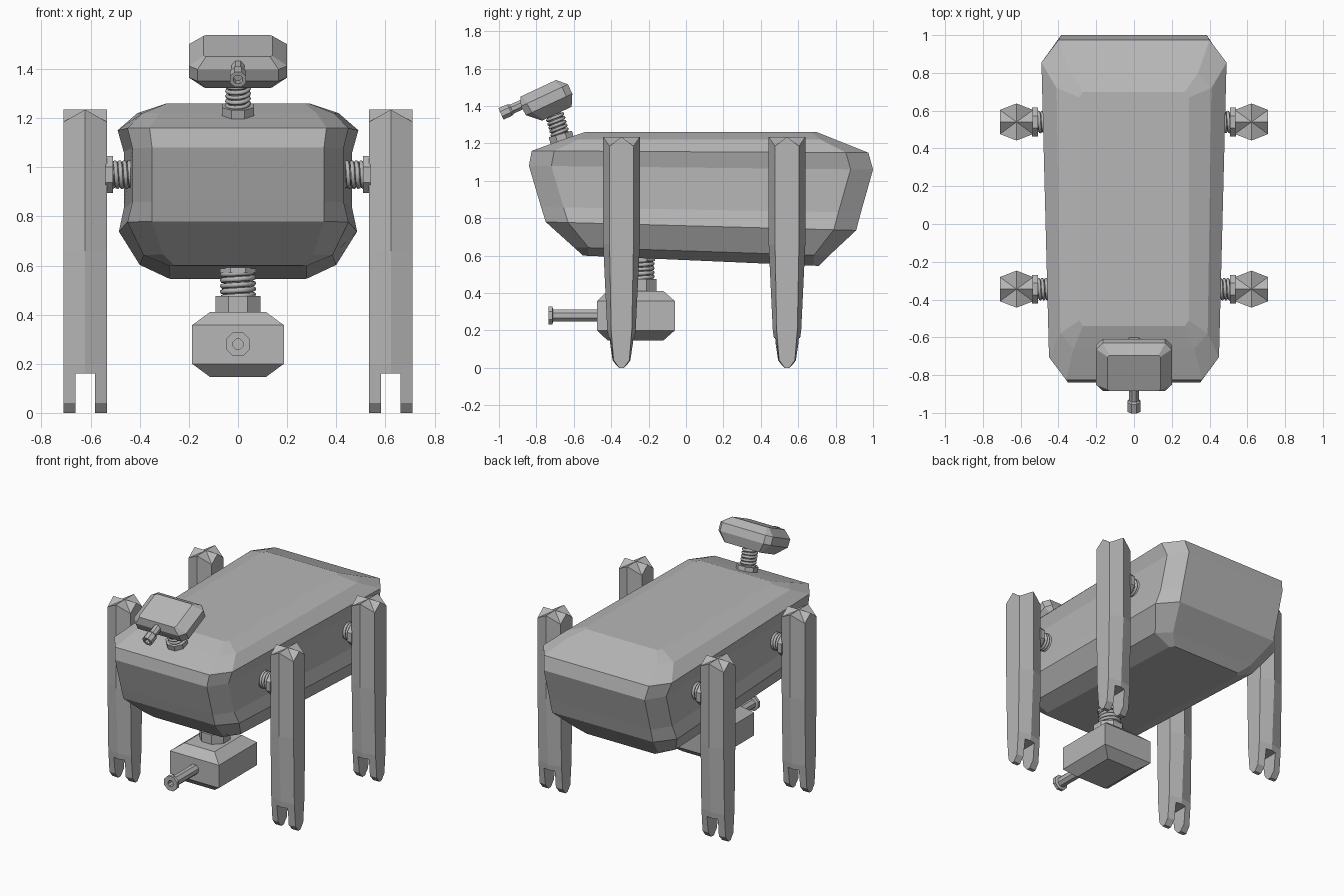
import bpy, bmesh, math
from mathutils import Matrix, Vector

if "Cube" in bpy.data.objects:
    bpy.data.objects.remove(bpy.data.objects["Cube"], do_unlink=True)

GREY = (0.47, 0.47, 0.47, 1)
metal = bpy.data.materials.new("grey metal")
metal.use_nodes = True
metal.diffuse_color = GREY
metal.node_tree.nodes["Principled BSDF"].inputs["Base Color"].default_value = GREY


def make_object(name, bm):
    bmesh.ops.remove_doubles(bm, verts=bm.verts, dist=0.0001)
    bmesh.ops.recalc_face_normals(bm, faces=bm.faces)
    mesh = bpy.data.meshes.new(name)
    bm.to_mesh(mesh)
    bm.free()
    mesh.materials.append(metal)
    ob = bpy.data.objects.new(name, mesh)
    bpy.context.collection.objects.link(ob)
    return ob


def loft(name, rings, cap_top=True, apex=None, matrix=None):
    """Skin a stack of rings that share one point count."""
    bm = bmesh.new()
    loops = [[bm.verts.new(p) for p in ring] for ring in rings]
    n = len(rings[0])
    for low, high in zip(loops, loops[1:]):
        for i in range(n):
            j = (i + 1) % n
            bm.faces.new((low[i], low[j], high[j], high[i]))
    bm.faces.new(loops[0][::-1])
    if apex:
        tip = bm.verts.new(apex)
        for i in range(n):
            bm.faces.new((loops[-1][i], loops[-1][(i + 1) % n], tip))
    elif cap_top:
        bm.faces.new(loops[-1])
    if matrix:
        bm.transform(matrix)
    return make_object(name, bm)


def cut_rect(y0, y1, z0, z1, xf, xb, cx, cy):
    """Rectangle with cut corners; width and height may run front to back."""
    half = [(xf - cx, y0), (xf, y0 + cy), (xb, y1 - cy), (xb - cx, y1)]
    pts = half + [(-x, y) for x, y in reversed(half)]
    return [(x, y, z0 + (z1 - z0) * (y - y0) / (y1 - y0)) for x, y in pts]


def lathe(name, start, end, profile, sides=8):
    """Turn a (radius, distance) profile about the line start-end."""
    start, axis = Vector(start), Vector(end) - Vector(start)
    turn = axis.to_track_quat('Z', 'Y').to_matrix().to_4x4()
    bm = bmesh.new()
    rows = []
    for r, h in profile:
        row = []
        for i in range(sides):
            a = 2 * math.pi * (i + 0.5) / sides
            row.append(bm.verts.new((r * math.cos(a), r * math.sin(a), h)))
        rows.append(row)
    for a, b in zip(rows, rows[1:]):
        for i in range(sides):
            j = (i + 1) % sides
            bm.faces.new((a[i], a[j], b[j], b[i]))
    bm.transform(Matrix.Translation(start) @ turn)
    bmesh.ops.dissolve_degenerate(bm, dist=0.0001, edges=bm.edges)
    return make_object(name, bm)


def rod(name, start, end, r, sides=8):
    h = (Vector(end) - Vector(start)).length
    return lathe(name, start, end, [(0, 0), (r, 0), (r, h), (0, h)], sides)


def spring(name, start, end, r, turns, wire=0.009):
    """Coil with a plain core."""
    start, end = Vector(start), Vector(end)
    axis = end - start
    quat = axis.to_track_quat('Z', 'Y')
    curve = bpy.data.curves.new(name, 'CURVE')
    curve.dimensions = '3D'
    curve.bevel_depth = wire
    curve.bevel_resolution = 1
    curve.use_fill_caps = True
    steps = turns * 14
    line = curve.splines.new('POLY')
    line.points.add(steps)
    for i, p in enumerate(line.points):
        a = 2 * math.pi * i / 14
        offset = Vector((math.cos(a), math.sin(a), 0)) * (r - wire)
        p.co = (*(start + axis * i / steps + quat @ offset), 1)
    helper = bpy.data.objects.new(name + "_path", curve)
    bpy.context.collection.objects.link(helper)
    bpy.context.view_layer.update()
    bm = bmesh.new()
    bm.from_mesh(helper.to_mesh())
    helper.to_mesh_clear()
    bpy.data.objects.remove(helper, do_unlink=True)
    make_object(name, bm)
    rod(name + "_core", start, end, r * 0.72)


# Body: faceted hull with pinched sides
loft("body", [
    cut_rect(-0.55, 0.71, 0.60, 0.545, 0.28, 0.28, 0.02, 0.03),
    cut_rect(-0.60, 0.765, 0.645, 0.60, 0.385, 0.40, 0.08, 0.08),
    cut_rect(-0.75, 0.91, 0.78, 0.735, 0.45, 0.485, 0.10, 0.12),
    cut_rect(-0.775, 0.935, 0.86, 0.83, 0.43, 0.465, 0.08, 0.12),
    cut_rect(-0.84, 1.0, 1.08, 1.06, 0.43, 0.465, 0.08, 0.12),
    cut_rect(-0.825, 0.975, 1.16, 1.15, 0.45, 0.49, 0.09, 0.12),
    cut_rect(-0.66, 0.80, 1.22, 1.22, 0.39, 0.41, 0.07, 0.08),
    cut_rect(-0.54, 0.70, 1.26, 1.26, 0.29, 0.29, 0.02, 0.03),
])

# Legs: tapered posts with a cross-gable top and a forked foot
A = 0.088


def leg_ring(x, y, b, c, z_mid, z_corner):
    pts = [(A, 0), (A, c), (0, b), (-A, c), (-A, 0), (-A, -c), (0, -b), (A, -c)]
    return [(x + px, y + py, z_corner if i % 2 else z_mid)
            for i, (px, py) in enumerate(pts)]


for side, sx in (("left", 1), ("right", -1)):
    for place, y in (("front", -0.345), ("back", 0.54)):
        tag = place + "_" + side
        x = sx * 0.622
        leg = loft(tag + "_leg", [
            leg_ring(x, y, 0.015, 0.012, 0, 0),
            leg_ring(x, y, 0.052, 0.042, 0.04, 0.04),
            leg_ring(x, y, 0.076, 0.055, 0.20, 0.20),
            leg_ring(x, y, 0.098, 0.064, 0.66, 0.66),
            leg_ring(x, y, 0.098, 0.064, 1.235, 1.185),
        ], apex=(x, y, 1.235))

        # Foot slot
        bm = bmesh.new()
        bmesh.ops.create_cube(bm, size=1, matrix=Matrix.Translation((x, y, 0.06))
                              @ Matrix.Diagonal((0.08, 0.4, 0.2, 1)))
        cutter = make_object("slot_cutter", bm)
        cutter.hide_render = True
        mod = leg.modifiers.new("slot", 'BOOLEAN')
        mod.operation = 'DIFFERENCE'
        mod.solver = 'EXACT'
        mod.object = cutter
        bpy.context.view_layer.objects.active = leg
        bpy.ops.object.modifier_apply(modifier=mod.name)
        bpy.data.objects.remove(cutter, do_unlink=True)

        # Hip joint
        rod(tag + "_hip_nut", (sx * 0.508, y, 0.97), (sx * 0.54, y, 0.97), 0.082)
        spring(tag + "_hip_spring", (sx * 0.42, y, 0.97), (sx * 0.515, y, 0.97), 0.06, 5)

# Neck
rod("neck_nut", (0, -0.655, 1.19), (0, -0.672, 1.25), 0.07)
spring("neck_spring", (0, -0.67, 1.24), (0, -0.705, 1.36), 0.053, 6)

# Head: faceted block tipped forward, with a short nozzle
tilt = Matrix.Translation((0, -0.748, 1.428)) @ Matrix.Rotation(math.radians(25), 4, 'X')
loft("head", [
    cut_rect(-0.065, 0.11, -0.087, -0.087, 0.14, 0.14, 0.01, 0.01),
    cut_rect(-0.13, 0.143, -0.025, -0.025, 0.20, 0.20, 0.035, 0.035),
    cut_rect(-0.135, 0.143, 0.03, 0.03, 0.20, 0.20, 0.035, 0.035),
    cut_rect(-0.115, 0.095, 0.078, 0.078, 0.14, 0.14, 0.01, 0.01),
], matrix=tilt)
lathe("head_nozzle", (0, -0.85, 1.42), (0, -0.99, 1.357),
      [(0, 0), (0.028, 0), (0.028, 0.09), (0.036, 0.10), (0.036, 0.153),
       (0.02, 0.153), (0.02, 0.12), (0, 0.12)])

# Belly turret
rod("turret_flange", (0, -0.24, 0.57), (0, -0.24, 0.60), 0.08)
spring("turret_spring", (0, -0.24, 0.47), (0, -0.24, 0.585), 0.074, 5, 0.011)
rod("turret_nut", (0, -0.25, 0.40), (0, -0.25, 0.475), 0.10)
loft("turret", [
    [(sx * w, y, z) for sx, y in ((1, y0), (1, y1), (-1, y1), (-1, y0))]
    for w, y0, y1, z in (
        (0.115, -0.42, -0.12, 0.147), (0.187, -0.475, -0.06, 0.20),
        (0.187, -0.475, -0.06, 0.357), (0.115, -0.42, -0.12, 0.41))
])
lathe("turret_barrel", (0, -0.46, 0.28), (0, -0.735, 0.28),
      [(0, 0), (0.035, 0), (0.035, 0.25), (0.053, 0.255), (0.053, 0.275),
       (0.022, 0.275), (0.022, 0.16), (0, 0.16)])
